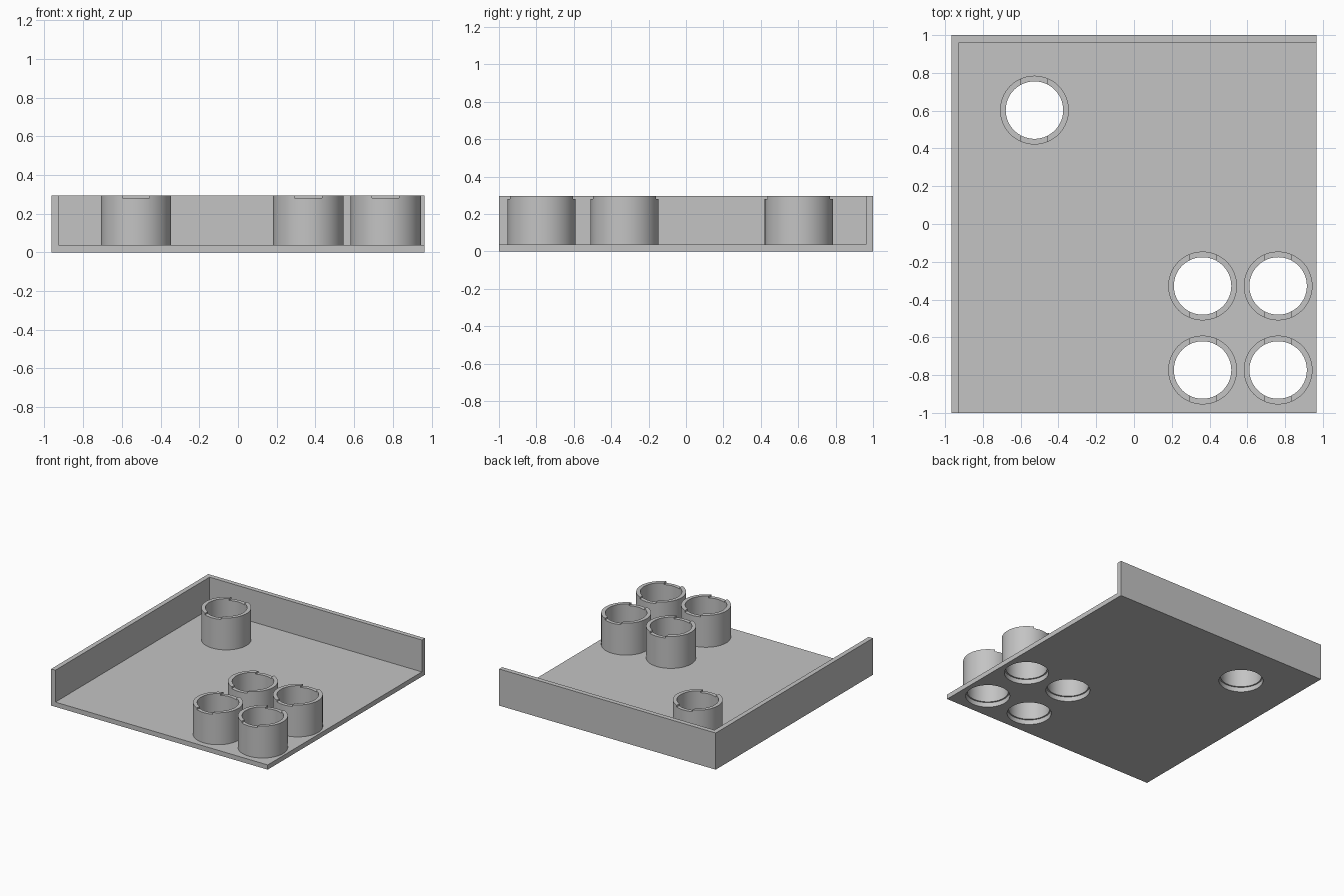
import bpy, bmesh, math

cube = bpy.data.objects.get("Cube")
if cube:
    bpy.data.objects.remove(cube, do_unlink=True)

HALF_X, HALF_Y = 0.965, 1.0
HEIGHT, THICK = 0.295, 0.038
OUTER, INNER, HOLE = 0.182, 0.152, 0.163
SEGMENTS = 96
CENTRES = [(-0.527, 0.603)] + [(x, y) for x in (0.363, 0.763) for y in (-0.328, -0.773)]

grey = bpy.data.materials.new("plain grey")
grey.use_nodes = True
colour = (0.55, 0.55, 0.55, 1)
grey.diffuse_color = colour
grey.node_tree.nodes["Principled BSDF"].inputs["Base Color"].default_value = colour


def finish(name, bm):
    mesh = bpy.data.meshes.new(name)
    bmesh.ops.recalc_face_normals(bm, faces=bm.faces)
    bm.to_mesh(mesh)
    bm.free()
    mesh.materials.append(grey)
    obj = bpy.data.objects.new(name, mesh)
    bpy.context.collection.objects.link(obj)
    return obj


def box(name, low, high):
    bm = bmesh.new()
    bmesh.ops.create_cube(bm, size=1)
    for v in bm.verts:
        v.co = [a + (b - a) * (c + 0.5) for a, b, c in zip(low, high, v.co)]
    return finish(name, bm)


def cut(obj, cutter):
    cutter.hide_render = True
    mod = obj.modifiers.new("cut", 'BOOLEAN')
    mod.operation, mod.solver, mod.object = 'DIFFERENCE', 'EXACT', cutter
    bpy.ops.object.select_all(action='DESELECT')
    obj.select_set(True)
    bpy.context.view_layer.objects.active = obj
    bpy.ops.object.modifier_apply(modifier=mod.name)
    bpy.data.objects.remove(cutter, do_unlink=True)


def smooth(obj):
    bpy.ops.object.select_all(action='DESELECT')
    obj.select_set(True)
    bpy.context.view_layer.objects.active = obj
    bpy.ops.object.shade_smooth_by_angle(angle=math.radians(30))


# Tray: an L-shaped pair of walls extruded up from the floor outline
bm = bmesh.new()
outline = [(-HALF_X, -HALF_Y), (-HALF_X + THICK, -HALF_Y),
           (-HALF_X + THICK, HALF_Y - THICK), (HALF_X, HALF_Y - THICK),
           (HALF_X, HALF_Y), (-HALF_X, HALF_Y)]
base = bm.faces.new([bm.verts.new((x, y, THICK)) for x, y in outline])
top = bmesh.ops.extrude_face_region(bm, geom=[base])["geom"]
bmesh.ops.translate(bm, vec=(0, 0, HEIGHT - THICK),
                    verts=[g for g in top if isinstance(g, bmesh.types.BMVert)])
finish("side_and_back_walls", bm)

# Floor with one round hole under every tube
floor = box("floor_plate", (-HALF_X, -HALF_Y, 0), (HALF_X, HALF_Y, THICK))
for x, y in CENTRES:
    bm = bmesh.new()
    bmesh.ops.create_cone(bm, cap_ends=True, segments=SEGMENTS,
                          radius1=HOLE, radius2=HOLE, depth=0.2)
    bmesh.ops.translate(bm, vec=(x, y, 0), verts=bm.verts)
    cut(floor, finish("hole_cutter", bm))
smooth(floor)

# Tubes with a shallow notch across the front and back of the rim
for number, (x, y) in enumerate(CENTRES, 1):
    bm = bmesh.new()
    profile = [(INNER, THICK), (OUTER, THICK), (OUTER, HEIGHT), (INNER, HEIGHT)]
    verts = [bm.verts.new((x + r, y, z)) for r, z in profile]
    edges = [bm.edges.new((verts[i - 1], verts[i])) for i in range(len(verts))]
    bmesh.ops.spin(bm, geom=verts + edges, cent=(x, y, 0), axis=(0, 0, 1),
                   angle=math.tau, steps=SEGMENTS)
    bmesh.ops.remove_doubles(bm, verts=bm.verts, dist=0.0001)
    tube = finish(f"tube_{number}", bm)
    cut(tube, box("notch_cutter", (x - 0.07, y - 0.3, HEIGHT - 0.014),
                  (x + 0.07, y + 0.3, HEIGHT + 0.1)))
    smooth(tube)
